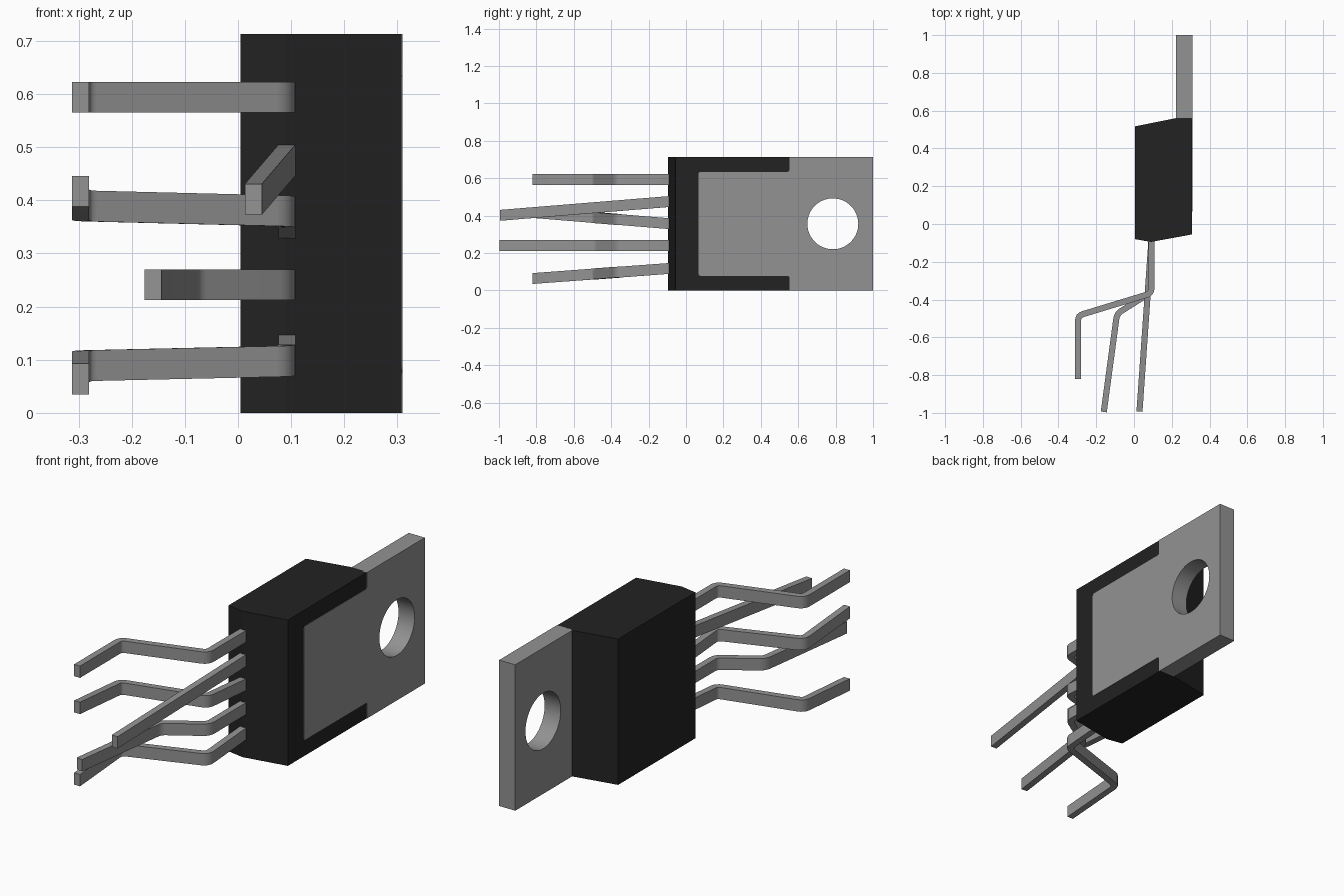
import bpy, bmesh, math
from mathutils import Vector

cube = bpy.data.objects.get("Cube")
if cube:
    bpy.data.objects.remove(cube, do_unlink=True)


def material(name, value):
    m = bpy.data.materials.new(name)
    m.use_nodes = True
    colour = (value, value, value, 1)
    m.diffuse_color = colour
    bsdf = next(n for n in m.node_tree.nodes if n.type == 'BSDF_PRINCIPLED')
    bsdf.inputs["Base Color"].default_value = colour
    return m


black = material("black plastic", 0.016)
metal = material("grey metal", 0.29)


def finish(name, bm, mat):
    bmesh.ops.recalc_face_normals(bm, faces=bm.faces[:])
    mesh = bpy.data.meshes.new(name)
    bm.to_mesh(mesh)
    bm.free()
    mesh.materials.append(mat)
    ob = bpy.data.objects.new(name, mesh)
    bpy.context.collection.objects.link(ob)
    return ob


def smooth(ob):
    bpy.ops.object.select_all(action='DESELECT')
    ob.select_set(True)
    bpy.context.view_layer.objects.active = ob
    bpy.ops.object.shade_smooth_by_angle(angle=math.radians(30))


def prism(name, points, offset, mat):
    """Extrude a flat outline along an offset vector."""
    bm = bmesh.new()
    face = bm.faces.new([bm.verts.new(p) for p in points])
    new = bmesh.ops.extrude_face_region(bm, geom=[face], use_keep_orig=True)["geom"]
    verts = [v for v in new if isinstance(v, bmesh.types.BMVert)]
    bmesh.ops.translate(bm, verts=verts, vec=offset)
    return finish(name, bm, mat)


def round_corner(a, b, c, cut, steps=4):
    """Curve replacing corner b between neighbours a and c."""
    p = b + (a - b).normalized() * cut
    q = b + (c - b).normalized() * cut
    out = []
    for i in range(steps + 1):
        t = i / steps
        out.append(p * (1 - t) ** 2 + b * 2 * t * (1 - t) + q * t * t)
    return out


HEIGHT = 0.713

# Moulded body with drafted ends
outline = [(0.005, -0.08), (0.09, -0.095), (0.308, -0.055),
           (0.308, 0.56), (0.22, 0.56), (0.005, 0.517)]
prism("body", [(x, y, 0) for x, y in outline], (0, 0, HEIGHT), black)

# Mounting tab: narrow part set in the body, wide part outside it
half, narrow = HEIGHT / 2, 0.278
side = [Vector(p) for p in [(1.0, half), (0.553, half), (0.553, narrow), (0.067, narrow)]]
end = Vector((0.067, -narrow))
upper = side[:2] + round_corner(side[1], side[2], side[3], 0.012)
upper += round_corner(side[2], side[3], end, 0.012)
loop = upper + [Vector((p.x, -p.y)) for p in reversed(upper)]
tab = prism("mounting_tab", [(0.223, p.x, half + p.y) for p in loop], (0.087, 0, 0), metal)

# Screw hole through the tab
bpy.ops.mesh.primitive_cylinder_add(vertices=64, radius=0.136, depth=0.4,
                                    location=(0.265, 0.785, half),
                                    rotation=(0, math.pi / 2, 0))
cutter = bpy.context.object
cutter.name = "hole_cutter"
cutter.hide_render = True
mod = tab.modifiers.new("hole", 'BOOLEAN')
mod.operation = 'DIFFERENCE'
mod.solver = 'EXACT'
mod.object = cutter
bpy.context.view_layer.objects.active = tab
bpy.ops.object.modifier_apply(modifier=mod.name)
bpy.data.objects.remove(cutter, do_unlink=True)
smooth(tab)


def lead(name, path, z_start, z_end, width=0.058, thick=0.032):
    """Flat strip swept along a bent path, drifting from z_start to z_end."""
    pts = [Vector(p) for p in path]
    line = [pts[0]]
    for a, b, c in zip(pts, pts[1:], pts[2:]):
        line += round_corner(a, b, c, 0.026)
    line.append(pts[-1])
    y0, y1 = line[0].y, line[-1].y
    bm = bmesh.new()
    rings = []
    for i, p in enumerate(line):
        d_in = (p - line[max(i - 1, 0)]).normalized()
        d_out = (line[min(i + 1, len(line) - 1)] - p).normalized()
        d = (d_in + d_out).normalized()
        mitre = max(d.dot(d_in), d.dot(d_out))
        n = Vector((-d.y, d.x)) * (thick / 2 / mitre)
        z = z_start + (z_end - z_start) * (p.y - y0) / (y1 - y0)
        rings.append([bm.verts.new((p.x + s * n.x, p.y + s * n.y, z + t * width / 2))
                      for s, t in ((-1, -1), (1, -1), (1, 1), (-1, 1))])
    for r, s in zip(rings, rings[1:]):
        for k in range(4):
            j = (k + 1) % 4
            bm.faces.new((r[k], r[j], s[j], s[k]))
    bm.faces.new(rings[0])
    bm.faces.new(rings[-1])
    smooth(finish(name, bm, metal))


# Five leads: three deeply bent, one shallow, one straight
deep = [(0.092, -0.06), (0.092, -0.367), (-0.296, -0.485), (-0.296, -0.82)]
shallow = [(0.092, -0.06), (0.092, -0.36), (-0.09, -0.475), (-0.16, -0.995)]
straight = [(0.094, -0.06), (0.029, -0.993)]
lead("lead_1", deep, 0.12, 0.064)
lead("lead_2", shallow, 0.241, 0.241)
lead("lead_3", deep, 0.355, 0.417)
lead("lead_4", straight, 0.478, 0.402)
lead("lead_5", deep, 0.594, 0.594)
